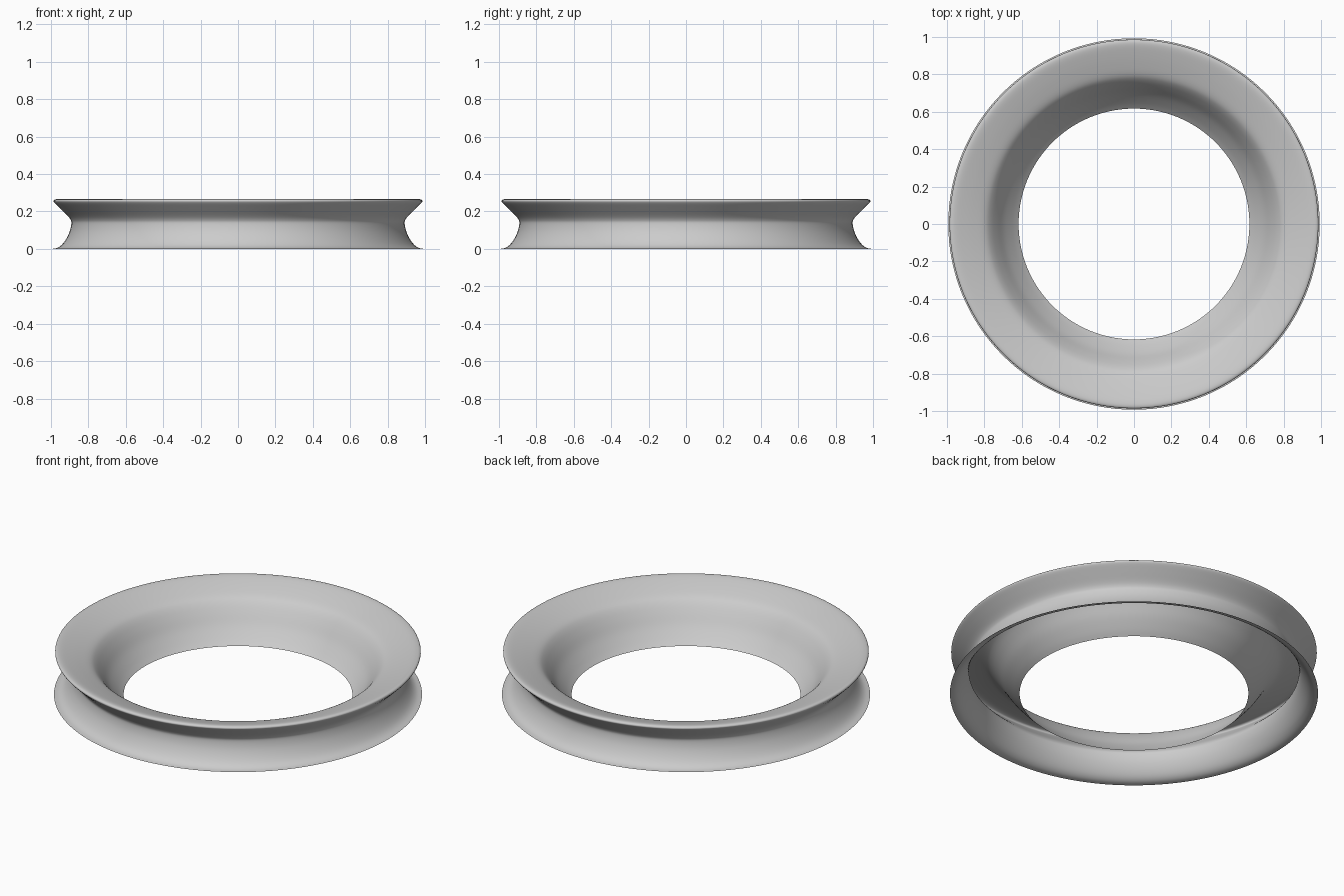
import bpy, bmesh, math
from mathutils import Matrix

if "Cube" in bpy.data.objects:
    bpy.data.objects.remove(bpy.data.objects["Cube"])

# Profile (radius, height): inner hole edge, up the funnel, over the rim, down the waisted outside
PROFILE = [(0.617, 0), (0.648, 0.03), (0.695, 0.085), (0.735, 0.145), (0.768, 0.188),
           (0.80, 0.213), (0.86, 0.236), (0.92, 0.255), (0.955, 0.264), (0.975, 0.265),
           (0.985, 0.259), (0.982, 0.247), (0.95, 0.215), (0.912, 0.178), (0.895, 0.155),
           (0.891, 0.135), (0.899, 0.096), (0.917, 0.056), (0.94, 0.024), (0.965, 0.006), (0.993, 0)]
STEPS = 128


def smooth_path(points, sub=4):
    """Catmull-Rom refinement of the profile."""
    out = []
    for i in range(len(points) - 1):
        a, b, c, d = (points[max(0, min(len(points) - 1, i + k))] for k in (-1, 0, 1, 2))
        for s in range(sub):
            t = s / sub
            out.append(tuple(0.5 * (2 * q + (r - p) * t + (2 * p - 5 * q + 4 * r - w) * t * t
                                    + (3 * q - p - 3 * r + w) * t ** 3)
                             for p, q, r, w in zip(a, b, c, d)))
    return out + [points[-1]]


# Flared ring: open-bottomed shell of revolution
bm = bmesh.new()
verts = [bm.verts.new((r, 0, max(0, z))) for r, z in smooth_path(PROFILE)]
edges = [bm.edges.new(pair) for pair in zip(verts, verts[1:])]
bmesh.ops.spin(bm, geom=verts + edges, cent=(0, 0, 0), axis=(0, 0, 1),
               angle=2 * math.pi, steps=STEPS, use_duplicate=False)
bmesh.ops.remove_doubles(bm, verts=bm.verts, dist=1e-5)
bmesh.ops.recalc_face_normals(bm, faces=bm.faces)
# Outside of the shell faces up at the rim
if max(bm.faces, key=lambda f: f.calc_center_median().z).normal.z < 0:
    bmesh.ops.reverse_faces(bm, faces=bm.faces)
for f in bm.faces:
    f.smooth = True
mesh = bpy.data.meshes.new("flared_ring")
bm.to_mesh(mesh)
bm.free()
ring = bpy.data.objects.new("flared_ring", mesh)
bpy.context.collection.objects.link(ring)
